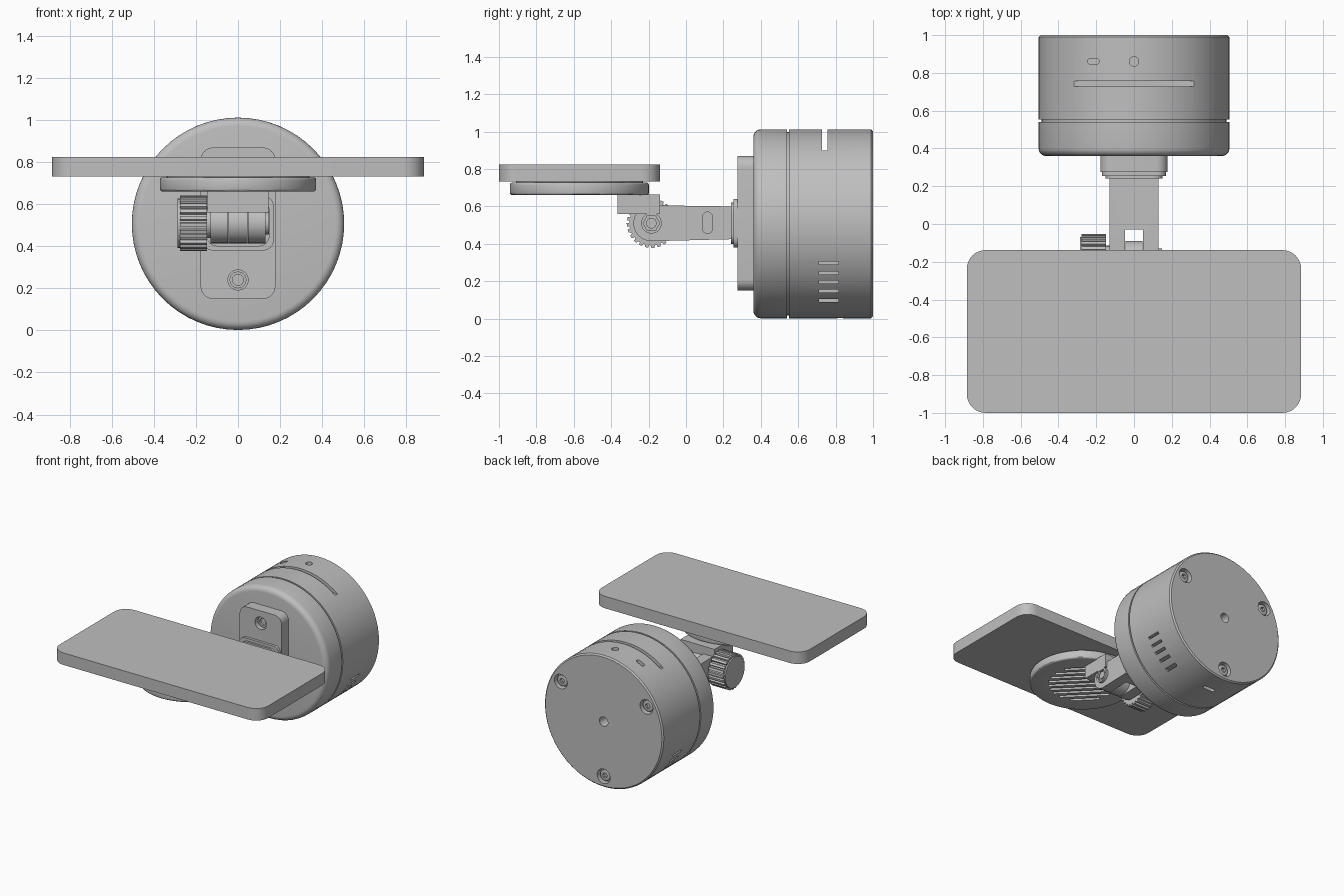
import bpy, bmesh, math
from math import sin, cos, pi, radians

if "Cube" in bpy.data.objects:
    bpy.data.objects.remove(bpy.data.objects["Cube"])

grey = bpy.data.materials.new("light grey")
grey.diffuse_color = (0.52, 0.52, 0.52, 1)
grey.use_nodes = True
grey.node_tree.nodes["Principled BSDF"].inputs["Base Color"].default_value = grey.diffuse_color
ZC = 0.507          # drum axis height
HY, HZ = -0.185, 0.51   # hinge axis


def finish(name, bm):
    bmesh.ops.recalc_face_normals(bm, faces=bm.faces)
    me = bpy.data.meshes.new(name)
    bm.to_mesh(me)
    bm.free()
    me.materials.append(grey)
    ob = bpy.data.objects.new(name, me)
    bpy.context.collection.objects.link(ob)
    return ob


def apply(ob, kind, **props):
    m = ob.modifiers.new(kind, kind)
    for k, v in props.items():
        setattr(m, k, v)
    bpy.context.view_layer.objects.active = ob
    bpy.ops.object.modifier_apply(modifier=m.name)


def prism(name, pts, axis, a, b, bevel=0):
    """Extrude a 2D outline along x (y,z), y (x,z) or z (x,y)."""
    place = {'x': lambda u, v, w: (w, u, v), 'y': lambda u, v, w: (u, w, v),
             'z': lambda u, v, w: (u, v, w)}[axis]
    bm = bmesh.new()
    lo, hi = ([bm.verts.new(place(u, v, w)) for u, v in pts] for w in (a, b))
    bm.faces.new(lo)
    bm.faces.new(hi)
    n = len(pts)
    for i in range(n):
        j = (i + 1) % n
        bm.faces.new((lo[i], lo[j], hi[j], hi[i]))
    ob = finish(name, bm)
    if bevel:
        apply(ob, 'BEVEL', width=bevel, segments=3, limit_method='ANGLE', angle_limit=radians(50))
    return ob


def circle(u, v, r, n=32, turn=0.0):
    return [(u + r * cos(2 * pi * i / n + turn), v + r * sin(2 * pi * i / n + turn)) for i in range(n)]


def rounded(u0, u1, v0, v1, r, seg=6):
    pts = []
    for k, (u, v) in enumerate([(u1 - r, v1 - r), (u0 + r, v1 - r), (u0 + r, v0 + r), (u1 - r, v0 + r)]):
        pts += [(u + r * cos(pi / 2 * (k + i / seg)), v + r * sin(pi / 2 * (k + i / seg))) for i in range(seg + 1)]
    return pts


def rect(u0, u1, v0, v1):
    return [(u0, v0), (u1, v0), (u1, v1), (u0, v1)]


def cut(target, cutters):
    for c in cutters:
        apply(target, 'BOOLEAN', operation='DIFFERENCE', solver='EXACT', object=c)
        bpy.data.objects.remove(c)


def revolve_y(name, profile, n=64):
    """Spin a (radius, y) profile about the drum axis."""
    bm = bmesh.new()
    rings = [[bm.verts.new((r * cos(2 * pi * i / n), y, ZC + r * sin(2 * pi * i / n))) for i in range(n)]
             for r, y in profile]
    for p, q in zip(rings, rings[1:]):
        for i in range(n):
            bm.faces.new((p[i], p[(i + 1) % n], q[(i + 1) % n], q[i]))
    bm.faces.new(rings[0])
    bm.faces.new(rings[-1])
    return finish(name, bm)


# drum housing with rounded front rim and seam groove
R = 0.505
rim = [(R - 0.04 + 0.04 * sin(pi / 2 * i / 5), 0.40 - 0.04 * cos(pi / 2 * i / 5)) for i in range(6)]
drum = revolve_y("drum_housing", rim + [(R, 0.54), (R - 0.015, 0.54), (R - 0.015, 0.552), (R, 0.552),
                                        (R, 0.99), (R - 0.01, 1.0)])

# openings: top slit, button holes, side vents, bottom port, rear holes
screws = [(0.42 * cos(radians(a)), ZC + 0.42 * sin(radians(a))) for a in (30, 150, 270)]
tools = [prism("slit", rect(-0.6, 0.6, 0.728, 0.757), 'z', 0.90, 1.1),
         prism("button_hole", circle(0, 0.86, 0.025, 20), 'z', 0.93, 1.1),
         prism("switch_hole", rounded(-0.245, -0.185, 0.845, 0.877, 0.0155), 'z', 0.86, 1.1),
         prism("port", rounded(-0.05, 0.05, 0.81, 0.84, 0.0145), 'z', -0.1, 0.05),
         prism("axle_hole", circle(0, ZC, 0.036), 'y', 0.9, 1.1)]
for z in (0.098, 0.148, 0.195, 0.243, 0.297):
    edge = math.sqrt(R * R - (z - ZC) ** 2)
    for s in (-1, 1):
        a, b = sorted((s * (edge - 0.05), s * 0.7))
        tools.append(prism("vent", rect(0.71, 0.815, z - 0.008, z + 0.008), 'x', a, b))
tools += [prism("screw_well", circle(x, z, 0.055), 'y', 0.955, 1.1) for x, z in screws]
cut(drum, tools)

# rear screws with hex sockets
for x, z in screws:
    head = prism("rear_screw", circle(x, z, 0.042, 24), 'y', 0.95, 0.985, 0.006)
    cut(head, [prism("socket", circle(x, z, 0.02, 6), 'y', 0.965, 1.1)])

# mounting plate with two screw holes
plate = prism("mounting_plate", rounded(-0.178, 0.178, 0.15, 0.87, 0.06), 'y', 0.275, 0.365)
for z in (0.24, 0.775):
    cut(plate, [prism("well", circle(0, z, 0.048), 'y', 0.2, 0.32)])
    head = prism("plate_screw", circle(0, z, 0.04, 24), 'y', 0.30, 0.33)
    cut(head, [prism("socket", circle(0, z, 0.026, 24), 'y', 0.2, 0.315)])

# stepped collar at the root of the arm
prism("collar", rounded(-0.17, 0.17, 0.38, 0.64, 0.05), 'y', 0.255, 0.28)
prism("collar_step", rounded(-0.15, 0.15, 0.40, 0.62, 0.05), 'y', 0.24, 0.26)

# forked arm: rounded end at the hinge, slot for the lug, side recesses
end = [(HY + 0.096 * cos(t), HZ + 0.096 * sin(t)) for t in [pi / 2 + pi * i / 16 for i in range(17)]]
arm = prism("forked_arm", end + [(0.25, HZ - 0.085), (0.25, HZ + 0.09)], 'x', -0.13, 0.13)
cut(arm, [prism("fork_slot", rect(-0.4, -0.03, 0.3, 0.8), 'x', -0.048, 0.048),
          prism("right_recess", rounded(0.09, 0.14, 0.455, 0.57, 0.024), 'x', 0.115, 0.2),
          prism("left_recess", rounded(0.09, 0.14, 0.455, 0.57, 0.024), 'x', -0.2, -0.115)])

# hinge lug, bracket block, nut and washers
prism("hinge_lug", circle(HY, HZ, 0.096), 'x', -0.044, 0.044)
prism("bracket_block", rect(-0.365, -0.14, 0.56, 0.665), 'x', -0.145, 0.145)
boss = prism("nut_boss", circle(HY, HZ, 0.055), 'x', 0.12, 0.148)
cut(boss, [prism("nut_seat", circle(HY, HZ, 0.044, 6), 'x', 0.132, 0.3)])
prism("bolt_end", circle(HY, HZ, 0.028, 24), 'x', 0.12, 0.142)
prism("knob_washer", circle(HY, HZ, 0.07), 'x', -0.15, -0.12)

# ribbed tightening knob
ribs = 24
outline = []
for i in range(ribs):
    for f, r in ((0, 0.132), (0.5, 0.132), (0.6, 0.118), (0.9, 0.118)):
        t = 2 * pi * (i + f) / ribs
        outline.append((HY + r * cos(t), HZ + r * sin(t)))
prism("knob_grip", outline, 'x', -0.277, -0.148)
prism("knob_cap", circle(HY, HZ, 0.117), 'x', -0.287, -0.27)

# round base under the panel with diagonal slots
DY = -0.57
disc = prism("round_base", circle(0, DY, 0.372, 64), 'z', 0.66, 0.728, 0.014)
slots = []
k = math.sqrt(0.5)
for i in range(-4, 5):
    d = i * 0.054
    h = math.sqrt(0.24 ** 2 - d * d)
    pts = [(k * (d - u), DY + k * (d + u)) for d, u in
           ((d - 0.013, -h), (d + 0.013, -h), (d + 0.013, h), (d - 0.013, h))]
    slots.append(prism("slot", pts, 'z', 0.6, 0.69))
cut(disc, slots)
prism("base_neck", circle(0, DY, 0.34, 48), 'z', 0.72, 0.74)

# flat panel
prism("flat_panel", rounded(-0.885, 0.885, -1.0, -0.138, 0.1, 8), 'z', 0.733, 0.825)

# smooth shading with sharp edges kept
bpy.ops.object.select_all(action='DESELECT')
for ob in bpy.context.scene.objects:
    ob.select_set(True)
bpy.context.view_layer.objects.active = drum
bpy.ops.object.shade_smooth_by_angle(angle=radians(30))
